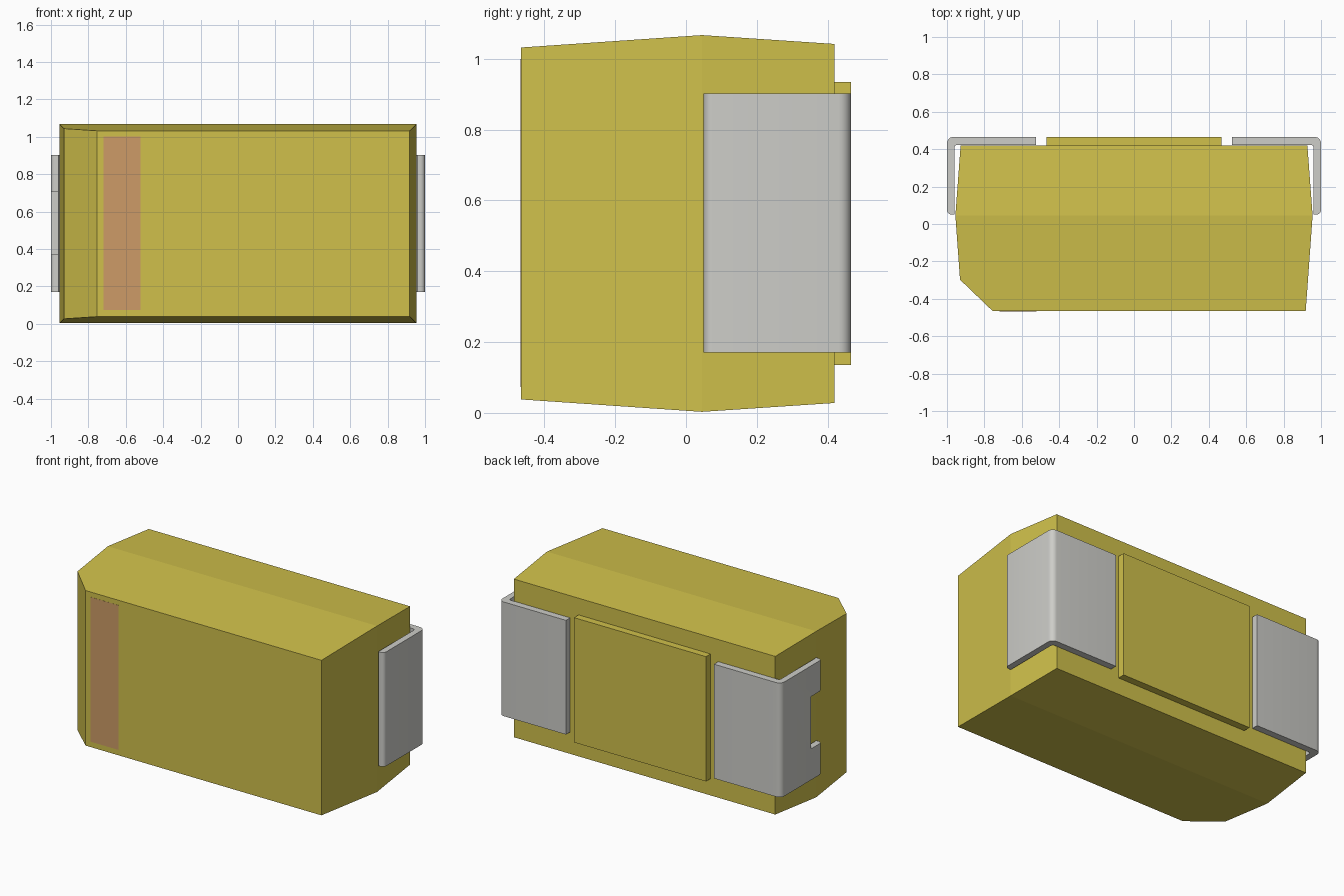
import bpy, bmesh, math
from mathutils import Vector

if "Cube" in bpy.data.objects:
    bpy.data.objects.remove(bpy.data.objects["Cube"])

ZC = 0.535  # mid height of the body


def material(name, rgb):
    m = bpy.data.materials.new(name)
    m.diffuse_color = (*rgb, 1)
    m.use_nodes = True
    m.node_tree.nodes["Principled BSDF"].inputs["Base Color"].default_value = m.diffuse_color
    return m


yellow = material("yellow_case", (0.63, 0.53, 0.07))
stripe_mat = material("stripe_tan", (0.61, 0.33, 0.135))
metal = material("lead_metal", (0.61, 0.61, 0.58))


def finish(name, bm, mat):
    bmesh.ops.recalc_face_normals(bm, faces=bm.faces)
    me = bpy.data.meshes.new(name)
    bm.to_mesh(me)
    bm.free()
    ob = bpy.data.objects.new(name, me)
    bpy.context.collection.objects.link(ob)
    if mat:
        me.materials.append(mat)
    return ob


def box(name, lo, hi, mat=None):
    bm = bmesh.new()
    bmesh.ops.create_cube(bm, size=1)
    for v in bm.verts:
        v.co = Vector([(a + b) / 2 + c * (b - a) for a, b, c in zip(lo, hi, v.co)])
    return finish(name, bm, mat)


# Moulded case: three rectangular sections, widest at the parting line
bm = bmesh.new()
rings = []
for y, hx, hz in ((-0.466, 0.918, 0.497), (0.045, 0.955, 0.532), (0.42, 0.927, 0.507)):
    rings.append([bm.verts.new((sx * hx, y, ZC + sz * hz))
                  for sx, sz in ((-1, -1), (1, -1), (1, 1), (-1, 1))])
for a, b in zip(rings, rings[1:]):
    for i in range(4):
        j = (i + 1) % 4
        bm.faces.new((a[i], a[j], b[j], b[i]))
bm.faces.new(rings[0])
bm.faces.new(rings[-1])
# Polarity chamfer on the front left edge
p, q = Vector((-0.931, -0.297, 0)), Vector((-0.755, -0.466, 0))
d = q - p
cut = bmesh.ops.bisect_plane(bm, geom=bm.verts[:] + bm.edges[:] + bm.faces[:],
                             plane_co=p, plane_no=(d.y, -d.x, 0), clear_outer=True)
edges = [e for e in cut["geom_cut"] if isinstance(e, bmesh.types.BMEdge)]
bmesh.ops.contextual_create(bm, geom=edges)
finish("case", bm, yellow)

# Raised pad on the back and printed stripe on the front
box("back_pad", (-0.468, 0.40, 0.135), (0.468, 0.466, 0.935), yellow)
box("polarity_stripe", (-0.72, -0.467, 0.073), (-0.52, -0.46, 1.0), stripe_mat)


def arc(cx, cy, r, a0, a1, n=6):
    return [(cx + r * math.cos(math.radians(a0 + (a1 - a0) * i / n)),
             cy + r * math.sin(math.radians(a0 + (a1 - a0) * i / n))) for i in range(n + 1)]


def lead(name, side):
    # L-shaped strip with rounded bend and rounded outer tip
    pts = [(0.525, 0.423), *arc(0.945, 0.408, 0.015, 90, 0, 4), (0.96, 0.05),
           *arc(0.975, 0.075, 0.025, -90, 0), *arc(0.965, 0.431, 0.035, 0, 90),
           (0.525, 0.466)]
    bm = bmesh.new()
    face = bm.faces.new([bm.verts.new((side * x, y, 0.17)) for x, y in pts])
    ext = bmesh.ops.extrude_face_region(bm, geom=[face])
    bmesh.ops.translate(bm, vec=(0, 0, 0.732),
                        verts=[v for v in ext["geom"] if isinstance(v, bmesh.types.BMVert)])
    return finish(name, bm, metal)


right = lead("right_lead", 1)
left = lead("left_lead", -1)

# Notch in the side flap of the left lead
cutter = box("notch_cutter", (-1.1, -0.1, 0.37), (-0.9, 0.16, 0.705))
cutter.hide_render = True
mod = left.modifiers.new("notch", "BOOLEAN")
mod.operation, mod.solver, mod.object = "DIFFERENCE", "EXACT", cutter
bpy.context.view_layer.objects.active = left
left.select_set(True)
bpy.ops.object.modifier_apply(modifier="notch")
bpy.data.objects.remove(cutter)

# Smooth bends, crisp edges
for ob in (left, right):
    bpy.ops.object.select_all(action="DESELECT")
    ob.select_set(True)
    bpy.context.view_layer.objects.active = ob
    bpy.ops.object.shade_smooth_by_angle(angle=math.radians(30))
